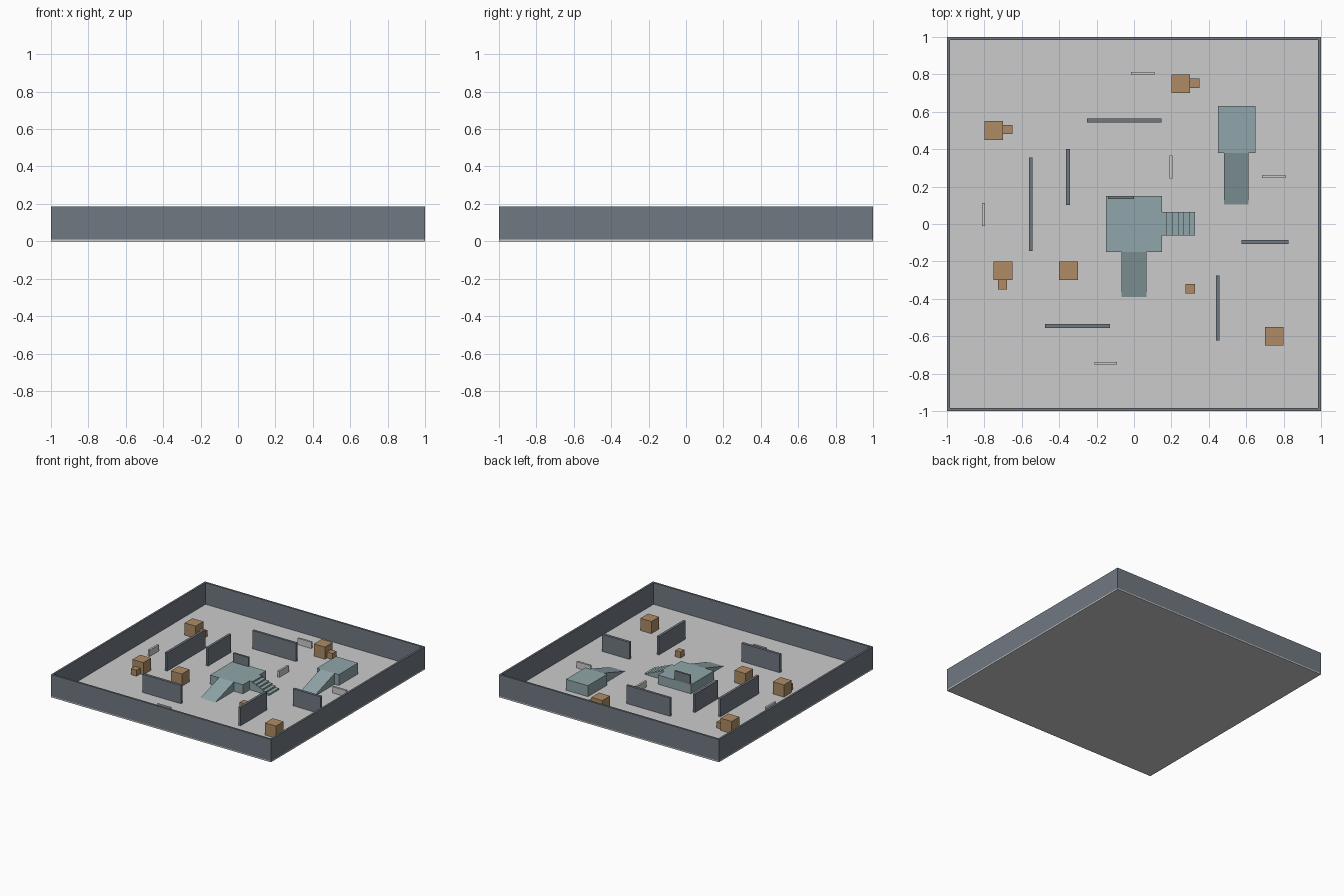
import bpy, bmesh

if "Cube" in bpy.data.objects:
    bpy.data.objects.remove(bpy.data.objects["Cube"])

FLOOR = 0.01


def material(name, rgb):
    m = bpy.data.materials.new(name)
    m.diffuse_color = (*rgb, 1)
    m.use_nodes = True
    m.node_tree.nodes["Principled BSDF"].inputs["Base Color"].default_value = m.diffuse_color
    return m


SLATE = material("slate", (0.16, 0.19, 0.22))
TEAL = material("pale_teal", (0.28, 0.38, 0.40))
WOOD = material("wood", (0.42, 0.26, 0.13))


def finish(name, bm, mat):
    bmesh.ops.recalc_face_normals(bm, faces=bm.faces)
    me = bpy.data.meshes.new(name)
    bm.to_mesh(me)
    bm.free()
    if mat:
        me.materials.append(mat)
    ob = bpy.data.objects.new(name, me)
    bpy.context.collection.objects.link(ob)
    return ob


def box(name, x0, x1, y0, y1, z0, z1, mat=None):
    bm = bmesh.new()
    bmesh.ops.create_cube(bm, size=1)
    for v in bm.verts:
        v.co.x = x1 if v.co.x > 0 else x0
        v.co.y = y1 if v.co.y > 0 else y0
        v.co.z = z1 if v.co.z > 0 else z0
    return finish(name, bm, mat)


def prism(name, profile, axis, lo, hi, mat):
    """Extrude a (horizontal, z) profile along x or y."""
    bm = bmesh.new()
    if axis == "x":
        pts, move = [(lo, h, z) for h, z in profile], (hi - lo, 0, 0)
    else:
        pts, move = [(h, lo, z) for h, z in profile], (0, hi - lo, 0)
    face = bm.faces.new([bm.verts.new(p) for p in pts])
    ext = bmesh.ops.extrude_face_region(bm, geom=[face], use_keep_orig=True)
    new = [g for g in ext["geom"] if isinstance(g, bmesh.types.BMVert)]
    bmesh.ops.translate(bm, verts=new, vec=move)
    return finish(name, bm, mat)


# Floor and perimeter walls
box("floor", -1, 1, -1, 1, 0, FLOOR)
T, H = 0.016, 0.187
for side, s in (("left", -1), ("right", 1)):
    box(f"{side}_outer_wall", *sorted((s, s * (1 - T))), -1, 1, FLOOR, H, SLATE)
for side, s in (("front", -1), ("back", 1)):
    box(f"{side}_outer_wall", -1 + T, 1 - T, *sorted((s, s * (1 - T))), FLOOR, H, SLATE)

# Central platform with ramp, parapet and stairs
P = 0.085
box("center_platform", -0.15, 0.15, -0.15, 0.15, FLOOR, P, TEAL)
prism("center_ramp", [(-0.39, FLOOR), (-0.15, FLOOR), (-0.15, P)], "x", -0.068, 0.067, TEAL)
box("platform_parapet", -0.14, 0, 0.135, 0.15, P, 0.16, SLATE)
n, run = 6, 0.03
steps = [(0.147, FLOOR), (0.147, P)]
for i in range(n):
    x = 0.147 + run * (i + 1)
    steps.append((x, P - (P - FLOOR) * i / n))
    steps.append((x, P - (P - FLOOR) * (i + 1) / n))
prism("stairs", steps, "y", -0.062, 0.065, TEAL)

# Side platform with ramp
Q = 0.1
box("side_platform", 0.45, 0.65, 0.38, 0.63, FLOOR, Q, TEAL)
prism("side_ramp", [(0.105, FLOOR), (0.38, FLOOR), (0.38, Q)], "x", 0.482, 0.612, TEAL)

# Tall inner walls
for i, (x0, x1, y0, y1, top) in enumerate([
    (-0.25, 0.147, 0.543, 0.563, 0.16),
    (-0.562, -0.542, -0.145, 0.355, 0.16),
    (-0.363, -0.343, 0.102, 0.402, 0.16),
    (-0.477, -0.128, -0.557, -0.535, 0.16),
    (0.438, 0.458, -0.622, -0.275, 0.16),
    (0.575, 0.825, -0.107, -0.085, 0.15),
]):
    box(f"inner_wall_{i + 1}", x0, x1, y0, y1, FLOOR, top, SLATE)

# Low barriers
for i, (x0, x1, y0, y1) in enumerate([
    (-0.015, 0.11, 0.797, 0.813),
    (0.19, 0.206, 0.242, 0.365),
    (0.685, 0.81, 0.247, 0.263),
    (-0.812, -0.796, -0.01, 0.113),
    (-0.212, -0.09, -0.752, -0.737),
]):
    box(f"low_barrier_{i + 1}", x0, x1, y0, y1, FLOOR, 0.062)

# Large and small crates
crates = [("large_crate", 0.1, [(-0.75, 0.5), (0.25, 0.75), (-0.7, -0.25), (-0.35, -0.25), (0.75, -0.6)]),
          ("small_crate", 0.05, [(-0.675, 0.505), (0.325, 0.753), (-0.703, -0.325), (0.3, -0.347)])]
for name, size, spots in crates:
    h = size / 2
    for i, (x, y) in enumerate(spots):
        box(f"{name}_{i + 1}", x - h, x + h, y - h, y + h, FLOOR, FLOOR + size, WOOD)
